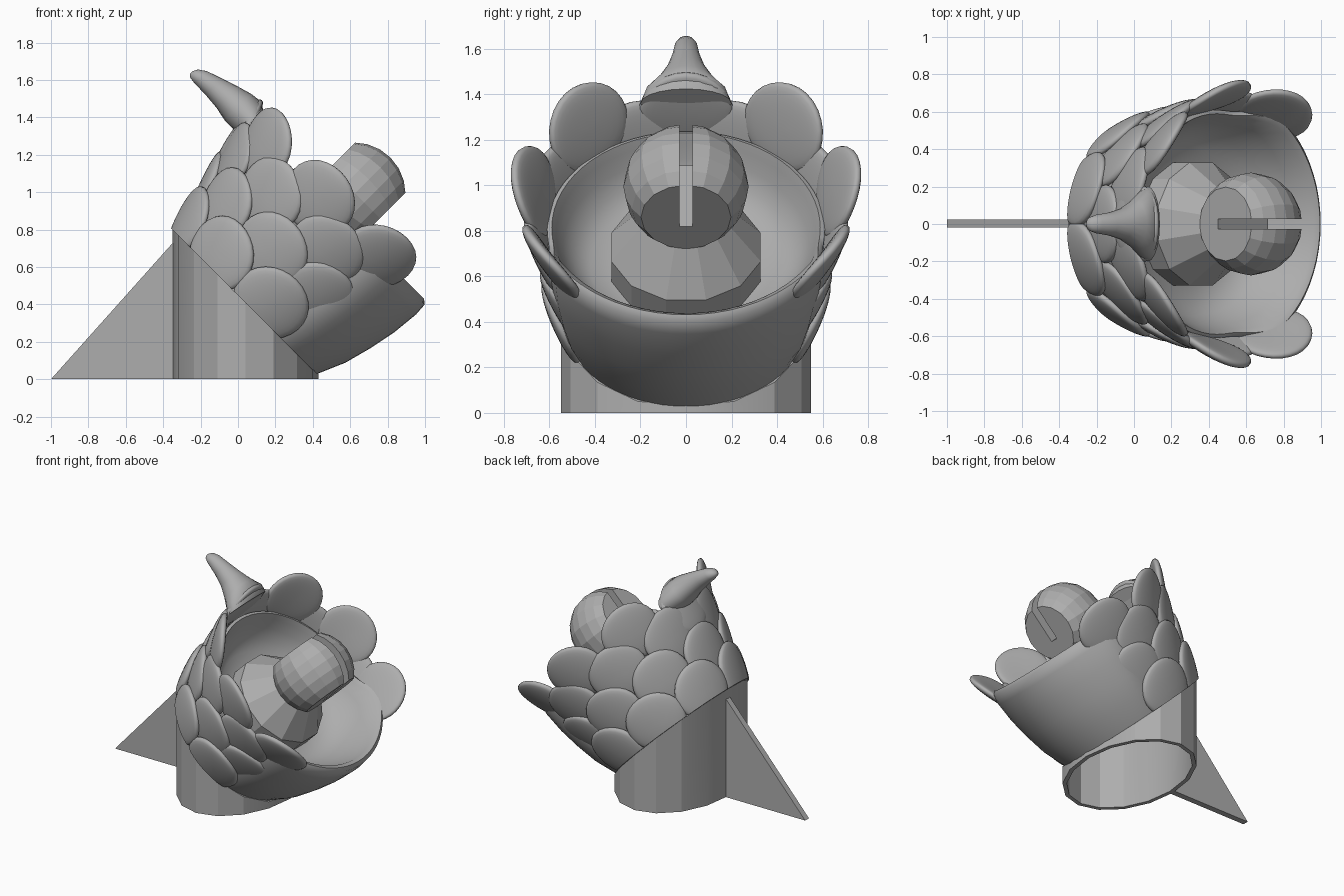
import bpy, bmesh, math
from mathutils import Matrix

if "Cube" in bpy.data.objects:
    bpy.data.objects.remove(bpy.data.objects["Cube"])

grey = bpy.data.materials.new("matte grey")
grey.use_nodes = True
COL = (0.42, 0.42, 0.42, 1)
grey.diffuse_color = COL
grey.node_tree.nodes["Principled BSDF"].inputs["Base Color"].default_value = COL

# Tilted frame of the flower cup: local z is the cup axis, local x points to the lip
S = math.sqrt(0.5)
TILT = Matrix.Translation((0.04, 0, 0.41)) @ Matrix.Rotation(math.pi / 4, 4, 'Y')


def finish(name, bm, matrix=None, smooth=None):
    if matrix:
        bm.transform(matrix)
    bmesh.ops.recalc_face_normals(bm, faces=bm.faces)
    mesh = bpy.data.meshes.new(name)
    bm.to_mesh(mesh)
    bm.free()
    mesh.materials.append(grey)
    ob = bpy.data.objects.new(name, mesh)
    bpy.context.collection.objects.link(ob)
    if smooth:
        bpy.ops.object.select_all(action='DESELECT')
        ob.select_set(True)
        bpy.context.view_layer.objects.active = ob
        bpy.ops.object.shade_smooth_by_angle(angle=math.radians(smooth))
    return ob


def loft(bm, rings, closed=False):
    """Bridge equal rings of points; cap the ends unless the loop closes."""
    rows = [[bm.verts.new(p) for p in ring] for ring in rings]
    n = len(rows[0])
    pairs = list(zip(rows, rows[1:])) + ([(rows[-1], rows[0])] if closed else [])
    for a, b in pairs:
        for i in range(n):
            j = (i + 1) % n
            bm.faces.new((a[i], a[j], b[j], b[i]))
    if not closed:
        bm.faces.new(rows[0])
        bm.faces.new(rows[-1])


# Hollow base tube, sliced off at 45 degrees
def base_ring(wall, top):
    ring = []
    for i in range(16):
        t = math.tau * i / 16
        x = 0.04 + (0.39 - wall) * math.cos(t)
        ring.append((x, (0.55 - wall) * math.sin(t), max(0.04, 0.45 - x) if top else 0))
    return ring


bm = bmesh.new()
loft(bm, [base_ring(0, False), base_ring(0, True), base_ring(0.03, True), base_ring(0.03, False)], True)
finish("base_tube", bm, smooth=20)

# Thin triangular support fin
bm = bmesh.new()
loft(bm, [[(-1, y, 0), (-0.33, y, 0), (-0.33, y, 0.75)] for y in (-0.02, 0.025)])
finish("support_fin", bm)

# Bowl: plain under the petals, swelling into a lip on the open side
PLAIN = [(0, .50), (.15, .53), (.3, .56), (.42, .58), (.52, .61), (.56, .61), (.57, .59),
         (.53, .57), (.46, .54), (.39, .49), (.34, .42), (.32, .3), (.32, .01)]
LIP = [(0, .54), (.15, .605), (.3, .645), (.45, .675), (.6, .69), (.67, .685), (.69, .66),
       (.67, .63), (.55, .585), (.42, .51), (.34, .42), (.32, .3), (.32, .01)]
rings = []
for (za, ra), (zb, rb) in zip(PLAIN, LIP):
    ring = []
    for i in range(64):
        t = math.tau * i / 64
        away = math.degrees(min(t, math.tau - t))
        k = min(1, max(0, (82 - away) / 28))
        k = k * k * (3 - 2 * k)
        r = ra + (rb - ra) * k
        ring.append((r * math.cos(t), r * math.sin(t), za + (zb - za) * k))
    rings.append(ring)
bm = bmesh.new()
loft(bm, rings)
finish("bowl", bm, TILT, 60)


# Overlapping petals: flattened, gently curled discs, each row lapping over the next
def petal(name, angle, height, radius, lean, clip=False):
    bm = bmesh.new()
    bmesh.ops.create_uvsphere(bm, u_segments=28, v_segments=16, radius=1)
    for v in bm.verts:
        x, y, z = v.co
        thick = 0.036 * math.copysign(abs(z) ** 0.7, z)
        v.co = (thick - 0.5 * (0.21 * y) ** 2, 0.21 * y, 0.2 * x)
    bm.transform(Matrix.Rotation(math.radians(180 + angle), 4, 'Z')
                 @ Matrix.Translation((radius, 0, height))
                 @ Matrix.Rotation(math.radians(lean), 4, 'Y'))
    if clip:
        bmesh.ops.bisect_plane(bm, geom=bm.verts[:] + bm.edges[:] + bm.faces[:], dist=1e-5,
                               plane_co=(0, 0, 0), plane_no=(0, 0, -1), clear_outer=True)
        bmesh.ops.holes_fill(bm, edges=[e for e in bm.edges if e.is_boundary])
    finish(name, bm, TILT, 50)


ROWS = [("lowest", (20, 60, 100), 0.09, 0.562, 19),
        ("lower", (0, 40, 80, 115), 0.295, 0.592, 20),
        ("upper", (20, 60, 100), 0.50, 0.635, 21),
        ("rim", (40, 80, 119), 0.672, 0.685, 24)]
for row, angles, height, radius, lean in ROWS:
    for n, angle in enumerate(angles):
        for side, sign in (("left", 1), ("right", -1)):
            if angle or sign > 0:
                petal(f"{row}_petal_{side}_{n}", -sign * angle, height, radius, lean, row == "lowest")
petal("top_petal", 0, 0.63, 0.67, 10)

# Horn sweeping back from the top petal: x, z, half width, half depth
HORN = [(.075, 1.36, .2, .09), (.05, 1.41, .18, .105), (.0, 1.455, .125, .1), (-.06, 1.51, .085, .08),
        (-.13, 1.565, .062, .062), (-.2, 1.615, .05, .046), (-.235, 1.635, .035, .03), (-.25, 1.64, .01, .01)]
bm = bmesh.new()
loft(bm, [[(x + d * S * math.cos(t), w * math.sin(t), z + d * S * math.cos(t))
           for t in (math.tau * i / 20 for i in range(20))] for x, z, w, d in HORN])
finish("horn", bm, smooth=50)

# Twelve-sided pedestal in the bowl
bm = bmesh.new()
loft(bm, [[(r * math.cos(t), r * math.sin(t), z) for t in (math.tau * (i + .5) / 12 for i in range(12))]
          for z, r in ((.3, .34), (.45, .34), (.68, .16))])
finish("pedestal", bm, TILT)

# Faceted ball with two flat sides
bm = bmesh.new()
bmesh.ops.create_uvsphere(bm, u_segments=16, v_segments=12, radius=0.275)
bm.transform(Matrix.Rotation(math.pi / 2, 4, 'Y'))
for sign in (1, -1):
    bmesh.ops.bisect_plane(bm, geom=bm.verts[:] + bm.edges[:] + bm.faces[:], dist=1e-5,
                           plane_co=(sign * 0.19, 0, 0), plane_no=(sign, 0, 0), clear_outer=True)
    bmesh.ops.holes_fill(bm, edges=[e for e in bm.edges if e.is_boundary])
ball = finish("ball", bm, TILT @ Matrix.Translation((0, 0, 0.827)))

# Slot across the ball
bm = bmesh.new()
bmesh.ops.create_cube(bm, size=1)
bm.transform(Matrix.Translation((0, 0, 1.067)) @ Matrix.Diagonal((1, 0.056, 0.6, 1)))
slot = finish("slot_cutter", bm, TILT)
slot.hide_render = True
slot.hide_viewport = True
cut = ball.modifiers.new("slot", 'BOOLEAN')
cut.object = slot
cut.operation = 'DIFFERENCE'
cut.solver = 'EXACT'
